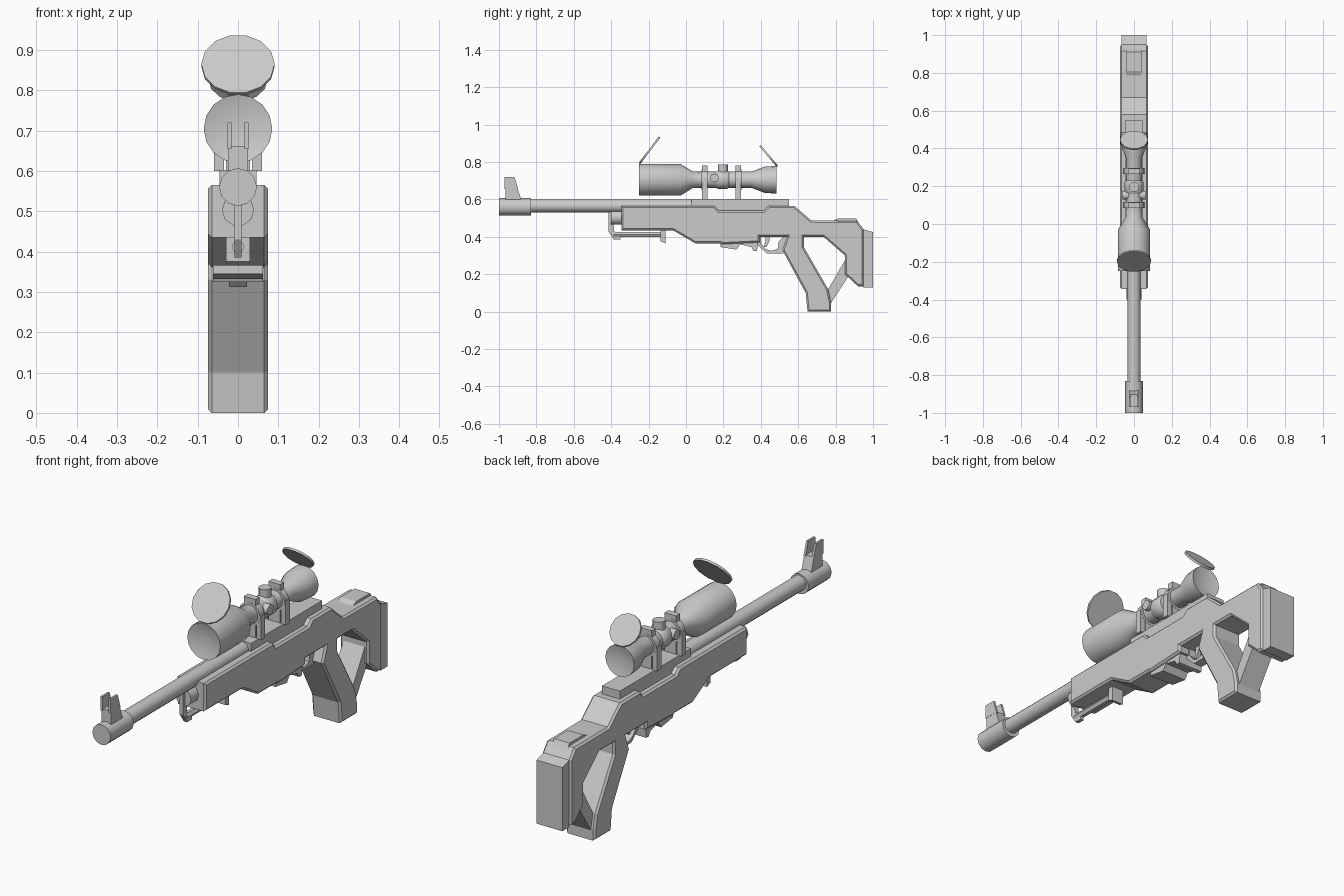
import bpy, bmesh, math
from mathutils import Matrix, Vector

if "Cube" in bpy.data.objects:
    bpy.data.objects.remove(bpy.data.objects["Cube"])

grey = bpy.data.materials.new("grey")
grey.diffuse_color = (0.6, 0.6, 0.6, 1)
grey.use_nodes = True
grey.node_tree.nodes["Principled BSDF"].inputs["Base Color"].default_value = grey.diffuse_color
# side profiles: local x -> world y, local y -> world z, local z -> world x
SIDE = Matrix(((0, 0, 1, 0), (1, 0, 0, 0), (0, 1, 0, 0), (0, 0, 0, 1)))


def add(name, mesh, smooth=False):
    ob = bpy.data.objects.new(name, mesh)
    bpy.context.collection.objects.link(ob)
    mesh.materials.clear()
    mesh.materials.append(grey)
    if smooth:
        bpy.ops.object.select_all(action='DESELECT')
        ob.select_set(True)
        bpy.context.view_layer.objects.active = ob
        bpy.ops.object.shade_smooth_by_angle(angle=math.radians(40))
    return ob


def plate(name, loops, half, x=0.0, bevel=0.0):
    """Extrude (y, z) outlines across x; later loops are holes."""
    cu = bpy.data.curves.new(name, 'CURVE')
    cu.dimensions = '2D'
    cu.fill_mode = 'BOTH'
    cu.extrude = half - bevel
    cu.bevel_depth = bevel
    cu.bevel_resolution = 0
    cu.offset = -bevel
    for pts in loops:
        s = cu.splines.new('POLY')
        s.points.add(len(pts) - 1)
        for p, (y, z) in zip(s.points, pts):
            p.co = (y, z, 0, 1)
        s.use_cyclic_u = True
    tmp = bpy.data.objects.new("tmp", cu)
    bpy.context.collection.objects.link(tmp)
    bpy.context.view_layer.update()
    dg = bpy.context.evaluated_depsgraph_get()
    me = bpy.data.meshes.new_from_object(tmp.evaluated_get(dg))
    bpy.data.objects.remove(tmp)
    me.transform(Matrix.Translation((x, 0, 0)) @ SIDE)
    bm = bmesh.new()
    bm.from_mesh(me)
    bmesh.ops.remove_doubles(bm, verts=bm.verts, dist=1e-5)
    bmesh.ops.recalc_face_normals(bm, faces=bm.faces)
    for f in bm.faces:
        f.smooth = False
    bm.to_mesh(me)
    bm.free()
    me.name = name
    return add(name, me)


def box(name, x, y, z, bevel=0.0):
    return plate(name, [[(y[0], z[0]), (y[1], z[0]), (y[1], z[1]), (y[0], z[1])]],
                 (x[1] - x[0]) / 2, (x[0] + x[1]) / 2, bevel)


def lathe(name, prof, origin, axis=(0, 1, 0), n=14):
    """Revolve (distance, radius) stations about an axis."""
    bm = bmesh.new()
    rings = []
    for d, r in prof:
        if r == 0:
            rings.append([bm.verts.new((0, 0, d))] * n)
        else:
            rings.append([bm.verts.new((r * math.cos(2 * math.pi * i / n),
                                        r * math.sin(2 * math.pi * i / n), d))
                          for i in range(n)])
    for a, b in zip(rings, rings[1:]):
        for i in range(n):
            j = (i + 1) % n
            bm.faces.new(list(dict.fromkeys((a[i], a[j], b[j], b[i]))))
    bmesh.ops.recalc_face_normals(bm, faces=bm.faces)
    rot = Vector(axis).to_track_quat('Z', 'Y').to_matrix().to_4x4()
    bm.transform(Matrix.Translation(origin) @ rot)
    me = bpy.data.meshes.new(name)
    bm.to_mesh(me)
    bm.free()
    return add(name, me, True)


def rod(name, a, b, r, n=12):
    d = Vector(b) - Vector(a)
    h = d.length
    return lathe(name, [(0, 0), (0, r), (h, r), (h, 0)], a, d, n)


# Stock with open skeleton hole
outline = [(-.345, .565), (-.345, .435), (-.07, .435), (.05, .365), (.185, .365),
           (.19, .36), (.395, .37), (.395, .40), (.54, .40), (.515, .33), (.64, .10),
           (.65, 0), (.775, 0), (.775, .05), (.76, .12), (.63, .345), (.63, .40),
           (.735, .40), (.85, .30), (.85, .20), (.92, .135), (.95, .135), (.95, .44),
           (.915, .485), (.67, .487), (.58, .565), (.44, .565), (.415, .54),
           (.175, .54), (.15, .565)]
plate("stock", [outline], .074, bevel=.009)
plate("stock_strut", [[(.76, .12), (.775, .045), (.875, .20), (.85, .275)]], .055)
box("butt_pad", (-.066, .066), (.95, 1.0), (.13, .425))
bpy.data.objects["butt_pad"].data.vertices
for v in bpy.data.objects["butt_pad"].data.vertices:
    if v.co.z > .4 and v.co.y < .97:
        v.co.z = .44
plate("cheek_rest", [[(.76, .475), (.81, .497), (.91, .497), (.945, .44), (.8, .44)]], .04)

# Barrel, muzzle and receiver rail
rod("barrel", (0, -.84, .565), (0, .1, .565), .035)
rod("muzzle", (0, -1, .56), (0, -.83, .56), .047)
box("receiver_rail", (-.046, .046), (.03, .55), (.53, .602))

# Front sight: base block with two prongs
plate("front_sight_base", [[(-.965, .59), (-.965, .662), (-.902, .662), (-.878, .59)]], .025)
for s in (-1, 1):
    plate("front_sight_prong", [[(-.97, .655), (-.97, .72), (-.917, .72), (-.897, .655)]],
          .005, s * .021)

# Fore end: tube, hanger plate and cleaning rod
rod("fore_tube", (0, -.40, .503), (0, -.33, .503), .04, 10)
plate("fore_hanger", [[(-.415, .535), (-.415, .43), (-.385, .385), (-.35, .385), (-.35, .41),
                       (-.385, .43), (-.39, .535)]], .009)
rod("fore_rod", (0, -.39, .412), (0, -.11, .412), .016, 6)
plate("fore_rod_tab", [[(-.135, .44), (-.135, .375), (-.11, .365), (-.11, .44)]], .03)

# Magazine floor, trigger and guard
plate("magazine_floor", [[(.185, .38), (.185, .345), (.27, .332), (.29, .36), (.35, .345),
                          (.36, .325), (.38, .325), (.385, .38)]], .062)
plate("trigger_guard", [[(.38, .405), (.38, .36), (.43, .312), (.52, .312), (.54, .405),
                         (.525, .405), (.495, .375), (.49, .335), (.455, .325), (.425, .335),
                         (.40, .365), (.40, .405)]], .022)
plate("trigger", [[(.425, .41), (.425, .375), (.415, .345), (.43, .345), (.445, .375),
                   (.45, .41)]], .008)

# Scope body with dished lenses
lathe("scope_body", [(-.225, 0), (-.25, .085), (-.03, .085), (.035, .045), (.085, .043),
                     (.35, .043), (.42, .070), (.485, .074), (.465, 0)], (0, 0, .705), n=16)
for y in (.1, .28):
    rod("scope_ring", (0, y - .016, .705), (0, y + .016, .705), .055)
    box("ring_foot", (-.03, .03), (y - .015, y + .015), (.595, .67))
    box("ring_top", (-.03, .03), (y - .015, y + .015), (.74, .78))
    for s in (-1, 1):
        box("ring_clamp", (s * .047 - .012, s * .047 + .012), (y - .015, y + .015), (.60, .71))
rod("top_turret", (0, .197, .72), (0, .197, .787), .027)
rod("side_turrets", (-.06, .152, .715), (.06, .152, .715), .023)
lathe("turret_collar", [(0, .043), (.01, .05), (.06, .05), (.07, .043)], (0, .16, .705))

# Flip-up lens covers
for name, lo, hi in (("front_lens_cover", (-.25, .79), (-.14, .935)),
                     ("rear_lens_cover", (.49, .775), (.395, .888))):
    d = Vector((0, hi[0] - lo[0], hi[1] - lo[1]))
    mid = Vector((0, lo[0] + hi[0], lo[1] + hi[1])) / 2
    nrm = d.cross(Vector((1, 0, 0))).normalized() * .005
    rod(name, mid - nrm, mid + nrm, d.length / 2, 14)
